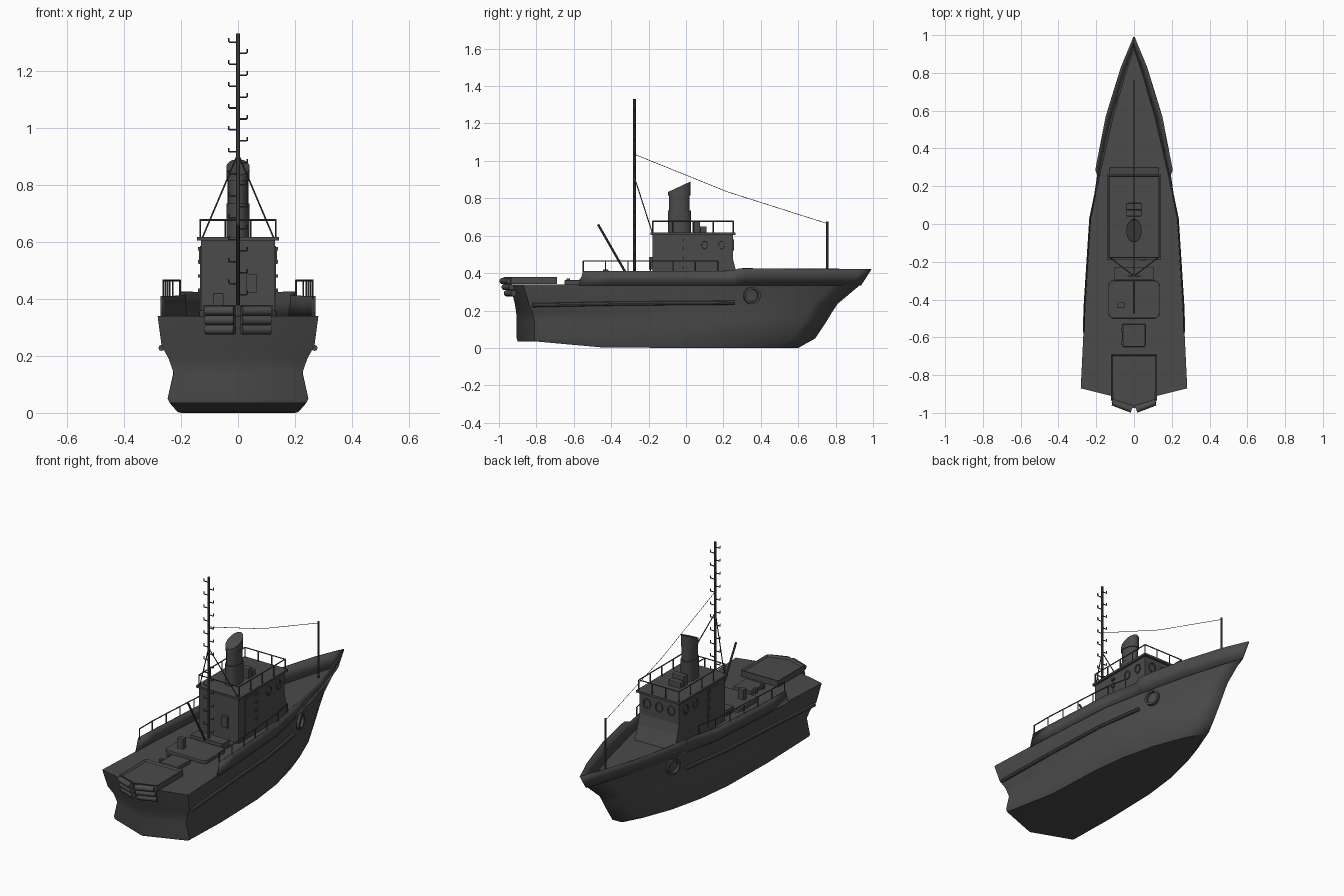
import bpy, bmesh, math
from mathutils import Vector, Matrix

if "Cube" in bpy.data.objects:
    bpy.data.objects.remove(bpy.data.objects["Cube"])

paint = bpy.data.materials.new("dark_grey")
paint.use_nodes = True
grey = (0.07, 0.07, 0.07, 1)
paint.diffuse_color = grey
paint.node_tree.nodes["Principled BSDF"].inputs["Base Color"].default_value = grey


def finish(name, bm, smooth=True):
    bmesh.ops.recalc_face_normals(bm, faces=bm.faces)
    mesh = bpy.data.meshes.new(name)
    bm.to_mesh(mesh)
    bm.free()
    ob = bpy.data.objects.new(name, mesh)
    bpy.context.collection.objects.link(ob)
    mesh.materials.append(paint)
    if smooth:
        bpy.ops.object.select_all(action='DESELECT')
        ob.select_set(True)
        bpy.context.view_layer.objects.active = ob
        bpy.ops.object.shade_smooth_by_angle(angle=math.radians(35))
    return ob


def mirror(ob):
    mod = ob.modifiers.new("mirror", 'MIRROR')
    mod.use_clip = True
    mod.merge_threshold = 0.0005
    return ob


def bevel(ob, width, segments=2):
    mod = ob.modifiers.new("bevel", 'BEVEL')
    mod.width, mod.segments, mod.limit_method = width, segments, 'ANGLE'
    return ob


def rods(name, segments, r, sides=6):
    """Round bars between pairs of points."""
    bm = bmesh.new()
    for a, b in segments:
        a, b = Vector(a), Vector(b)
        d = b - a
        m = Matrix.Translation((a + b) / 2) @ d.to_track_quat('Z', 'Y').to_matrix().to_4x4()
        bmesh.ops.create_cone(bm, cap_ends=True, segments=sides, radius1=r, radius2=r,
                              depth=d.length, matrix=m)
    return finish(name, bm)


def path(points):
    return list(zip(points, points[1:]))


def prism(name, outline, low, high, axis='Z'):
    """Extrude an outline along z (points are x, y) or along x (points are y, z)."""
    bm = bmesh.new()
    place = (lambda p, h: (p[0], p[1], h)) if axis == 'Z' else (lambda p, h: (h, p[0], p[1]))
    face = bm.faces.new([bm.verts.new(place(p, low)) for p in outline])
    out = bmesh.ops.extrude_face_region(bm, geom=[face])
    shift = Vector(place((0, 0), high - low))
    bmesh.ops.translate(bm, verts=[v for v in out["geom"] if isinstance(v, bmesh.types.BMVert)], vec=shift)
    return finish(name, bm, False)


def box(name, x0, x1, y0, y1, z0, z1):
    return prism(name, [(x0, y0), (x1, y0), (x1, y1), (x0, y1)], z0, z1)


def ring(name, centre, normal, rx, rz, tube):
    """Oval frame with a flat pane, facing along the normal."""
    bm = bmesh.new()
    n = Vector(normal).normalized()
    u = Vector((0, 0, 1)).cross(n).normalized()
    w = n.cross(u)
    loops = []
    for k, out in ((1, 0), (1, tube), (0.75, tube), (0.7, 0.003)):
        loops.append([bm.verts.new(Vector(centre) + n * out + u * (rx * k * math.cos(i * math.tau / 20))
                                   + w * (rz * k * math.sin(i * math.tau / 20))) for i in range(20)])
    for a, b in zip(loops, loops[1:]):
        for i in range(20):
            bm.faces.new((a[i - 1], a[i], b[i], b[i - 1]))
    bm.faces.new(loops[-1])
    return finish(name, bm)


# Hull: levels as (z, transom centre y, corner y, stem y, half widths along the length)
steps = [0, 0.25, 0.5, 0.65, 0.8, 0.92, 1]
levels = [
    (0.0, -0.90, -0.81, 0.60, [.240, .212, .200, .175, .125, .060, 0]),
    (0.05, -0.905, -0.81, 0.69, [.247, .227, .213, .188, .135, .065, 0]),
    (0.14, -0.905, -0.81, 0.75, [.226, .227, .216, .188, .130, .062, 0]),
    (0.19, -0.908, -0.82, 0.78, [.243, .236, .219, .183, .124, .058, 0]),
    (0.235, -0.915, -0.84, 0.81, [.268, .247, .223, .180, .120, .055, 0]),
    (0.34, -0.94, -0.87, 0.935, [.282, .260, .230, .176, .112, .046, 0]),
]
bm = bmesh.new()
columns = []
for c in range(-1, len(steps)):
    col = []
    for z, centre, corner, stem, widths in levels:
        x = 0 if c < 0 else widths[c]
        y = centre if c < 0 else corner + (stem - corner) * steps[c]
        rise = 0.035 * max(0, min(1, (-0.42 - y) / 0.39)) if z == 0 else 0
        col.append((x, y, z + rise))
    col = [(0, *col[0][1:])] + col + [(0, *col[-1][1:])]
    columns.append([bm.verts.new(p) for p in col])
for a, b in zip(columns, columns[1:]):
    for i in range(len(a) - 1):
        bm.faces.new((a[i], b[i], b[i + 1], a[i + 1]))
bmesh.ops.remove_doubles(bm, verts=bm.verts, dist=0.0005)
mirror(finish("hull", bm))

# Bulwark: foot x, foot y, top x, top y, top z
strip = [(.267, -.575, .267, -.55, .41), (.26, -.42, .262, -.42, .41), (.231, .03, .233, .03, .41),
         (.184, .26, .187, .25, .413), (.182, .27, .201, .285, .425), (.172, .31, .193, .33, .425),
         (.112, .57, .146, .57, .423), (.046, .80, .066, .83, .422), (.016, .89, .024, .93, .422),
         (0, .935, 0, .99, .42)]
bm = bmesh.new()
pairs = [(bm.verts.new((a, b, 0.335)), bm.verts.new((c, d, e))) for a, b, c, d, e in strip]
for p, q in zip(pairs, pairs[1:]):
    bm.faces.new((p[0], q[0], q[1], p[1]))
bulwark = finish("bulwark", bm)
bulwark.modifiers.new("thickness", 'SOLIDIFY').thickness = 0.008
bulwark.modifiers["thickness"].offset = 0
mirror(bulwark)

# Rubbing strake and hull rings
mirror(rods("rubbing_strake", path([(.268, -.82, .228), (.249, -.43, .236), (.225, -.02, .24),
                                    (.184, .26, .242)]), 0.011, 8))
for s in (1, -1):
    ring("hull_ring", (s * 0.155, 0.35, 0.28), (s, 0.3, 0), 0.046, 0.046, 0.018)

# Side rails on the bulwark
def edge_x(y):
    return 0.262 - max(0, y + 0.42) * 0.065 if y < 0.03 else 0.233 - (y - 0.03) * 0.21

spots = [-0.55 + i * 0.12 for i in range(7)]
rail = [(edge_x(y), y, 0.465) for y in spots]
mirror(rods("side_rail", path(rail) + [((x, y, 0.4), (x, y, z)) for x, y, z in rail], 0.0035))

# Wheelhouse with sloping front foot, roof and roof rail
prism("wheelhouse", [(-.18, .335), (.30, .335), (.265, .42), (.25, .48), (.25, .61), (-.18, .61)],
      -0.13, 0.13, 'X')
box("wheelhouse_roof", -0.143, 0.143, -0.19, 0.265, 0.605, 0.617)
corners = [(-.132, -.178), (.132, -.178), (.132, .253), (-.132, .253), (-.132, -.178)]
bars = path([(x, y, 0.677) for x, y in corners])
for x in (-0.132, 0.132):
    bars += [((x, -.178 + i * .1078, .61), (x, -.178 + i * .1078, .677)) for i in range(5)]
bars += [((x, .253, .61), (x, .253, .677)) for x in (-0.045, 0.045)]
rods("roof_rail", bars, 0.0035)

# Portholes, doors and hinges
for x in (-0.08, 0, 0.08):
    ring("front_porthole", (x, 0.25, 0.55), (0, 1, 0), 0.024, 0.03, 0.007)
for s in (1, -1):
    for y in (0.19, 0.10):
        ring("side_porthole", (s * 0.13, y, 0.55), (s, 0, 0), 0.022, 0.028, 0.007)
    a, b = sorted((s * 0.128, s * 0.134))
    box("side_door", a, b, -0.12, -0.02, 0.36, 0.585)
    for z in (0.43, 0.48, 0.53, 0.575):
        a, b = sorted((s * 0.128, s * 0.14))
        box("door_hinge", a, b, -0.03, -0.01, z - 0.006, z + 0.006)
box("aft_locker", 0.03, 0.065, -0.197, -0.178, 0.42, 0.485)

# Funnel with sloping top, wider foot and cap
def oval(name, rx, ry, z0, z1, slope):
    bm = bmesh.new()
    bmesh.ops.create_cone(bm, cap_ends=True, segments=24, radius1=1, radius2=1, depth=2)
    for v in bm.verts:
        v.co = (v.co.x * rx, v.co.y * ry - 0.035, z1 + slope * v.co.y if v.co.z > 0 else z0)
    return finish(name, bm)

oval("funnel_foot", 0.041, 0.062, 0.61, 0.735, 0)
oval("funnel", 0.036, 0.055, 0.61, 0.855, 0.025)
oval("funnel_cap", 0.041, 0.06, 0.815, 0.862, 0.028)
bevel(box("roof_box", -0.04, 0.04, 0.04, 0.075, 0.61, 0.675), 0.005)
bevel(box("roof_vent", -0.04, 0.04, 0.075, 0.11, 0.61, 0.65), 0.005)

# Main mast with alternating hooked steps, stays and aerial wire
rods("main_mast", [((0, -.275, .34), (0, -.275, 1.33))], 0.0075, 10)
hooks = []
for i in range(24):
    s, z = (-1 if i % 2 == 0 else 1), 1.3 - i * 0.0385
    hooks += [((0, -.275, z), (s * .032, -.275, z)), ((s * .032, -.275, z), (s * .032, -.275, z + .014))]
rods("mast_steps", hooks, 0.003, 5)
rods("mast_stays", [((0, -.275, .91), (s * .125, -.18, .615)) for s in (1, -1)], 0.003, 5)
rods("aerial_wire", path([(0, -.275, 1.035), (0, .22, .835), (0, .755, .665)]), 0.0015, 4)
rods("fore_mast", [((0, .755, .335), (0, .755, .675))], 0.006, 8)
rods("boom", [((0, -.31, .38), (0, -.47, .66))], 0.006, 8)

# Aft deck fittings
r = 0.025
platform = []
for k, (x, y) in enumerate([(.11, -.325), (-.11, -.325), (-.11, -.475), (.11, -.475)]):
    platform += [(x + r * math.cos(math.pi / 2 * (k + j / 3)), y + r * math.sin(math.pi / 2 * (k + j / 3)))
                 for j in range(4)]
bevel(prism("deck_platform", platform, 0.335, 0.36), 0.004)
box("mast_step_block", -0.105, 0.105, -0.295, -0.23, 0.335, 0.375)
bevel(box("deck_winch", -0.088, -0.05, -0.445, -0.415, 0.35, 0.42), 0.004)
bevel(box("hatch", -0.06, 0.06, -0.65, -0.53, 0.335, 0.362), 0.004)
for y in (-0.63, -0.56):
    box("hatch_latch", -0.07, -0.055, y - 0.01, y + 0.01, 0.335, 0.37)

# Stern tray with raised rim
bm = bmesh.new()
face = bm.faces.new([bm.verts.new(p + (0.378,)) for p in
                     [(-.122, -.69), (-.122, -.935), (0, -.975), (.122, -.935), (.122, -.69)]])
sides = bmesh.ops.extrude_face_region(bm, geom=[face])
bmesh.ops.translate(bm, verts=[v for v in sides["geom"] if isinstance(v, bmesh.types.BMVert)], vec=(0, 0, -0.036))
top = max(bm.faces, key=lambda f: f.calc_center_median().z)
bmesh.ops.recalc_face_normals(bm, faces=bm.faces)
bmesh.ops.inset_region(bm, faces=[top], thickness=0.012)
bmesh.ops.translate(bm, verts=top.verts, vec=(0, 0, -0.01))
finish("stern_tray", bm, False)

# Stern fenders in a shallow V
mirror(rods("stern_fenders", [((.012, -.983 + i * .012, .358 - i * .033), (.113, -.945 + i * .012, .358 - i * .033))
                              for i in range(3)], 0.0165, 12))
